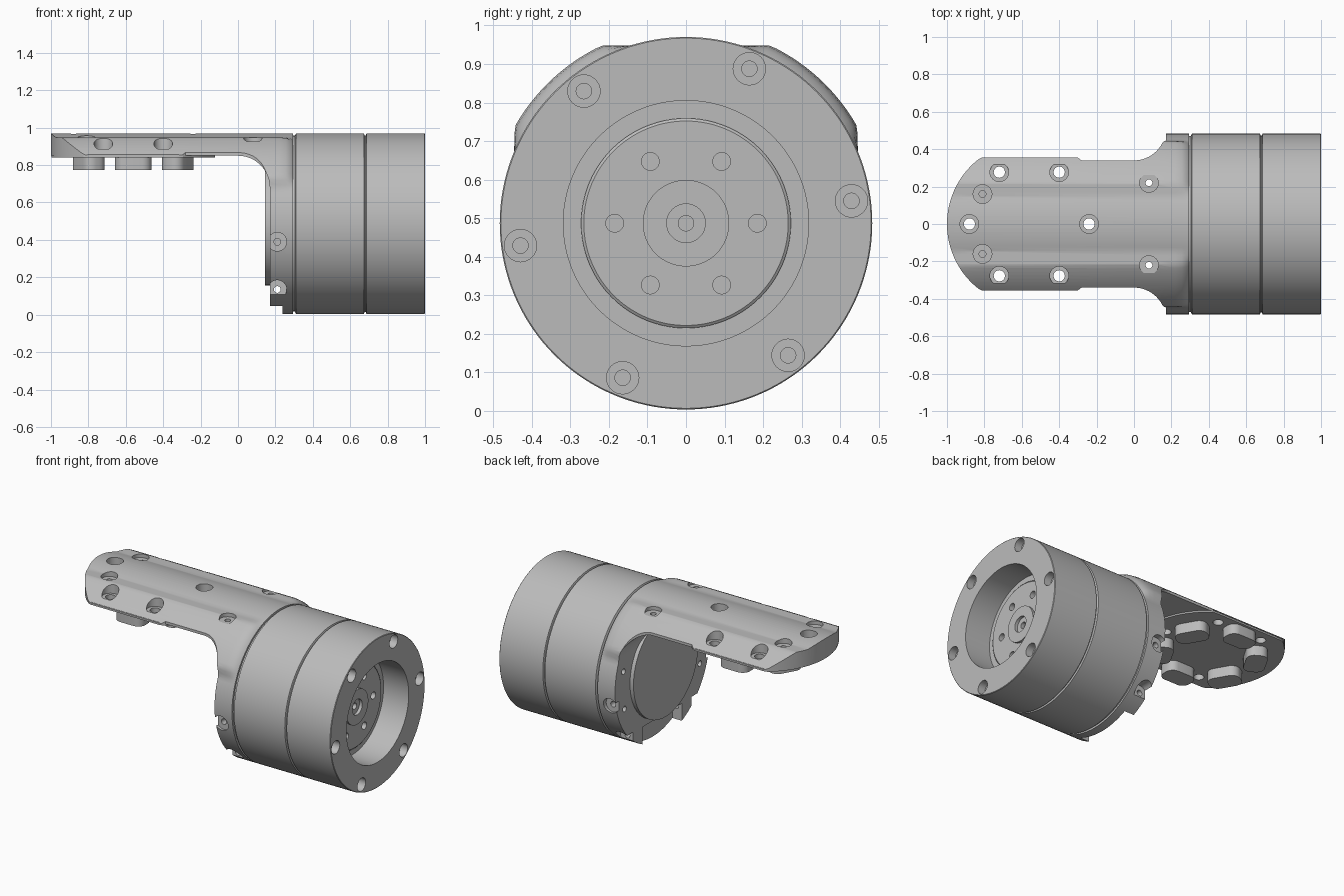
import bpy, bmesh
from math import sin, cos, pi, radians
from mathutils import Matrix, Vector

old = bpy.data.objects.get("Cube")
if old:
    bpy.data.objects.remove(old, do_unlink=True)

metal = bpy.data.materials.new("grey_metal")
metal.use_nodes = True
metal.diffuse_color = (0.5, 0.5, 0.5, 1)
metal.node_tree.nodes["Principled BSDF"].inputs["Base Color"].default_value = (0.5, 0.5, 0.5, 1)

AXIS = 0.487     # height of the motor axis
R = 0.483        # motor radius
HEAD = -0.56     # centre of the arm's round head
SEG = 144


def finish(name, bm):
    bmesh.ops.recalc_face_normals(bm, faces=bm.faces)
    me = bpy.data.meshes.new(name)
    bm.to_mesh(me)
    bm.free()
    me.materials.append(metal)
    ob = bpy.data.objects.new(name, me)
    bpy.context.collection.objects.link(ob)
    return ob


def loft(name, rings):
    """Closed solid through a list of equal-length rings of points."""
    bm = bmesh.new()
    rows = [[bm.verts.new(p) for p in ring] for ring in rings]
    for a, b in zip(rows, rows[1:]):
        for i in range(len(a)):
            j = (i + 1) % len(a)
            bm.faces.new((a[i], a[j], b[j], b[i]))
    bm.faces.new(rows[0])
    bm.faces.new(rows[-1])
    return finish(name, bm)


def lathe(name, profile):
    """Turn an (x, radius) profile about the motor axis."""
    bm = bmesh.new()
    verts = [bm.verts.new((x, 0, AXIS + r)) for x, r in profile]
    edges = [bm.edges.new(p) for p in zip(verts, verts[1:])]
    bmesh.ops.spin(bm, geom=verts + edges, cent=(0, 0, AXIS), axis=(1, 0, 0),
                   angle=2 * pi, steps=SEG)
    bmesh.ops.remove_doubles(bm, verts=bm.verts, dist=0.0002)
    return finish(name, bm)


def rods(name, specs):
    """Cylinders given as (start, end, radius), in one mesh."""
    bm = bmesh.new()
    for a, b, r in specs:
        a, b = Vector(a), Vector(b)
        turn = (b - a).to_track_quat('Z', 'Y').to_matrix().to_4x4()
        bmesh.ops.create_cone(bm, cap_ends=True, segments=32, radius1=r, radius2=r,
                              depth=(b - a).length,
                              matrix=Matrix.Translation((a + b) / 2) @ turn)
    return finish(name, bm)


def combine(ob, other, op):
    mod = ob.modifiers.new(op, 'BOOLEAN')
    mod.operation, mod.object, mod.solver = op, other, 'EXACT'
    graph = bpy.context.evaluated_depsgraph_get()
    me = bpy.data.meshes.new_from_object(ob.evaluated_get(graph))
    ob.modifiers.clear()
    ob.data = me
    bpy.data.objects.remove(other, do_unlink=True)


def arc(cx, cy, r, a0, a1, n=16):
    return [(cx + r * cos(radians(a0 + (a1 - a0) * i / n)),
             cy + r * sin(radians(a0 + (a1 - a0) * i / n))) for i in range(n + 1)]


def polar(r, deg):
    return r * cos(radians(deg)), r * sin(radians(deg))


# Motor housing with grooves and a stepped output recess
motor = lathe("motor_housing", [
    (0.285, 0), (0.285, 0.47), (0.304, 0.47), (0.31, R), (0.673, R), (0.677, 0.472),
    (0.683, 0.472), (0.687, R), (0.997, R), (1, 0.48), (1, 0.318), (0.82, 0.318),
    (0.82, 0.272), (0.835, 0.272), (0.84, 0.265), (0.84, 0.112), (0.855, 0.112),
    (0.855, 0.05), (0.835, 0.05), (0.835, 0)])
bolts, bores = [], []
for k in range(6):
    y, z = polar(0.433, 7.7 + 60 * k)
    bolts.append(((0.95, y, AXIS + z), (1.1, y, AXIS + z), 0.042))
    bores.append(((0.9, y, AXIS + z), (0.96, y, AXIS + z), 0.02))
    y, z = polar(0.185, 60 * k)
    bolts.append(((0.8, y, AXIS + z), (0.9, y, AXIS + z), 0.023))
bores.append(((0.81, 0, AXIS), (0.9, 0, AXIS), 0.02))
combine(motor, rods("bolt_cutter", bolts), 'DIFFERENCE')
combine(motor, rods("bore_cutter", bores), 'DIFFERENCE')


# Bracket: a round section with flattened shoulders, fading out at the motor
def section(x, weight):
    ring = []
    for i in range(SEG):
        c, s = cos(2 * pi * i / SEG), sin(2 * pi * i / SEG)
        r = R
        if s > 0:
            r = max(R, min(0.51, 0.461 / s, 0.445 / max(abs(c), 0.001)))
        r = R + (r - R) * weight
        ring.append((x, r * c, AXIS + r * s))
    return ring


bracket = loft("bracket", [section(x, w) for x, w in
                           ((-1.1, 1), (0.22, 1), (0.255, 0.85), (0.28, 0.5), (0.295, 0))])

# Plan outline: round head, narrow arm, flare into the flange
head = [(x, min(y, 0.355)) for x, y in arc(HEAD, 0, 0.44, 180, 50.6, 40)]
half = head + arc(0, 0.51, 0.17, -90, 0) + [(0.4, 0.51)]
plan = half + [(x, -y) for x, y in reversed(half[1:])]
combine(bracket, loft("plan_tool", [[(x, y, z) for x, y in plan] for z in (-0.2, 1.2)]),
        'INTERSECT')

# Clear the space under the arm, leaving a fillet
side = [(-1.3, 0.85)] + arc(0, 0.68, 0.17, 90, 0) + [(0.17, -0.3), (-1.3, -0.3)]
combine(bracket, loft("side_tool", [[(x, y, z) for x, z in side] for y in (-0.7, 0.7)]),
        'DIFFERENCE')

# Cable notch between the two lower lugs
notch = [(-0.2, -0.1), (0.2, -0.1), (0.2, 0.16), (-0.2, 0.16)]
combine(bracket, loft("notch_tool", [[(x, y, z) for y, z in notch] for x in (0.1, 0.238)]),
        'DIFFERENCE')

# Raised round face on the flange and thicker round head under the arm
combine(bracket, lathe("flange_face", [(0.145, 0), (0.145, 0.33), (0.21, 0.33), (0.21, 0)]),
        'UNION')
pad = [(x, max(-0.353, min(0.353, y))) for x, y in arc(HEAD, 0, 0.438, 0, 360, 96)[:-1]]
combine(bracket, loft("head_pad", [[(x, y, z) for x, y in pad] for z in (0.84, 0.856)]),
        'UNION')

# Screw holes through the arm and cross holes through the flange
wide, narrow = [], []


def screw(x, y, floor, r):
    wide.append(((x, y, floor), (x, y, 1.1), 0.05))
    narrow.append(((x, y, 0.7), (x, y, floor + 0.02), r))


for k in range(6):
    x, y = polar(0.32, 60 * k)
    screw(HEAD + x, y, 0.885, 0.03)
for s in (-1, 1):
    screw(-0.81, s * 0.16, 0.925, 0.018)
    screw(0.08, s * 0.22, 0.925, 0.018)
    for z, floor, deep in ((0.39, 0.445, 0.36), (0.135, 0.3, 0.1)):
        wide.append(((0.21, s * floor, z), (0.21, s * 0.6, z), 0.05))
        narrow.append(((0.21, s * deep, z), (0.21, s * (floor + 0.02), z), 0.018))
    # Face screws beside the raised flange face
    for deg in (-20, 15):
        y, z = polar(0.41, deg)
        narrow.append(((0.1, s * y, AXIS + z), (0.2, s * y, AXIS + z), 0.018))
combine(bracket, rods("counterbore_cutter", wide), 'DIFFERENCE')
combine(bracket, rods("hole_cutter", narrow), 'DIFFERENCE')

# Six rounded pads under the head
feet = []
for k in range(6):
    turn = 30 + 60 * k
    bm = bmesh.new()
    spot = Matrix.Translation((HEAD, 0, 0.81)) @ Matrix.Rotation(radians(turn), 4, 'Z')
    bmesh.ops.create_cube(bm, size=1, matrix=Matrix.Translation((0.275, 0, 0))
                          @ Matrix.Diagonal((0.125, 0.195, 0.07, 1)))
    uprights = [e for e in bm.edges if abs(e.verts[0].co.z - e.verts[1].co.z) > 0.01]
    bmesh.ops.bevel(bm, geom=uprights, offset=0.05, segments=6, profile=0.5,
                    affect='EDGES')
    bm.transform(spot)
    feet.append(finish("head_foot_%d" % (k + 1), bm))

# Smooth the curved faces, keep the edges crisp
bpy.ops.object.select_all(action='DESELECT')
for ob in [motor, bracket] + feet:
    ob.select_set(True)
bpy.context.view_layer.objects.active = bracket
bpy.ops.object.shade_smooth_by_angle(angle=radians(25))
